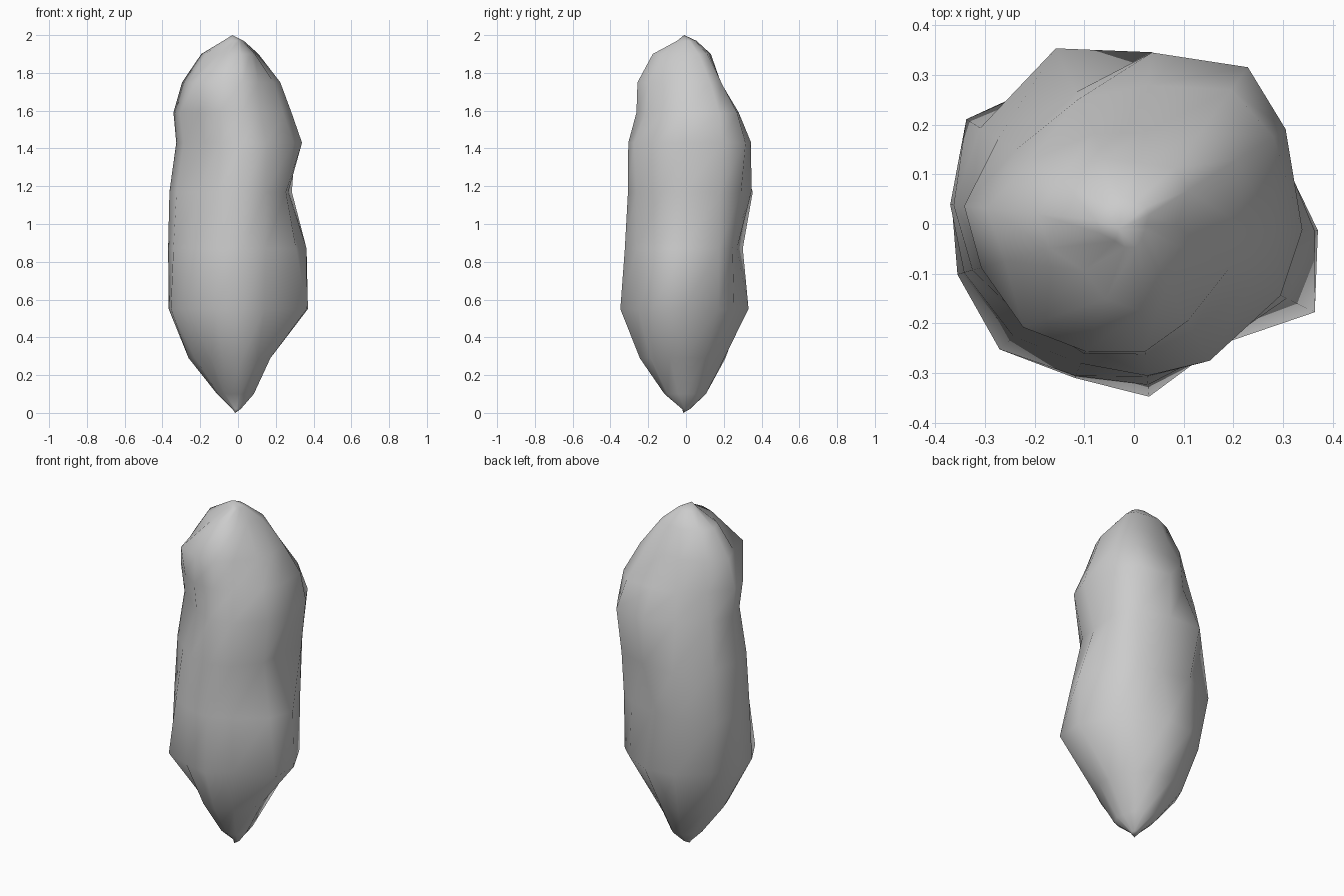
import bpy, bmesh, math

# Corner directions around the rock, degrees from +x
ANGLES = [-2, 32, 54, 84, 114, 148, 174, 196, 223, 249, 275, 299, 334]

# Rings: height, then reach in eight directions, 45 degrees apart from +x
RINGS = [
    (0.02, .01, .01, .02, .025, .03, .02, .02, .02),
    (0.10, .07, .08, .11, .12, .11, .095, .115, .11),
    (0.29, .165, .19, .205, .25, .265, .19, .25, .21),
    (0.55, .37, .32, .335, .33, .375, .36, .345, .38),
    (0.87, .365, .315, .265, .385, .37, .33, .325, .325),
    (1.17, .265, .365, .345, .365, .365, .29, .31, .295),
    (1.43, .34, .375, .335, .32, .33, .245, .305, .32),
    (1.59, .285, .35, .27, .25, .358, .28, .265, .25),
    (1.75, .225, .25, .175, .22, .31, .285, .265, .20),
    (1.90, .085, .145, .12, .165, .20, .135, .185, .11),
    (1.97, .025, .04, .05, .07, .08, .05, .05, .025),
]

# Individual bumps and dents: (ring, corner) -> radius
BUMPS = {
    (2, 2): .165, (2, 11): .215,
    (3, 1): .325, (3, 2): .315, (3, 8): .37, (3, 9): .332, (3, 11): .29,
    (3, 12): .405, (4, 5): .398, (4, 11): .30, (5, 4): .387,
    (6, 1): .36, (6, 2): .39, (6, 3): .347, (6, 4): .29, (6, 9): .265,
    (7, 4): .275, (7, 7): .32, (7, 9): .28, (7, 11): .245,
    (8, 2): .23, (8, 5): .245, (8, 7): .27, (8, 8): .305,
}


def reach(row, deg):
    """Blend the reach between the two nearest measured directions."""
    p = (deg % 360) / 45
    i = int(p) % 8
    f = p - int(p)
    return row[i] * (1 - f) + row[(i + 1) % 8] * f


bm = bmesh.new()
loops = []
for r, (z, *row) in enumerate(RINGS):
    loop = []
    for s, deg in enumerate(ANGLES):
        k = BUMPS.get((r, s), reach(row, deg))
        a = math.radians(deg)
        loop.append(bm.verts.new((k * math.cos(a), k * math.sin(a), z)))
    loops.append(loop)

# Skin between rings, then close both tips
n = len(ANGLES)
for lo, hi in zip(loops, loops[1:]):
    for s in range(n):
        t = (s + 1) % n
        bm.faces.new((lo[s], lo[t], hi[t], hi[s]))
bottom = bm.verts.new((-0.015, -0.015, 0))
top = bm.verts.new((-0.03, -0.01, 2))
for s in range(n):
    t = (s + 1) % n
    bm.faces.new((bottom, loops[0][t], loops[0][s]))
    bm.faces.new((top, loops[-1][s], loops[-1][t]))
bmesh.ops.recalc_face_normals(bm, faces=bm.faces)
for f in bm.faces:
    f.smooth = True

# Tall tapered rock
mesh = bpy.data.meshes.new("rock")
bm.to_mesh(mesh)
bm.free()
rock = bpy.data.objects.new("rock", mesh)
bpy.context.collection.objects.link(rock)
